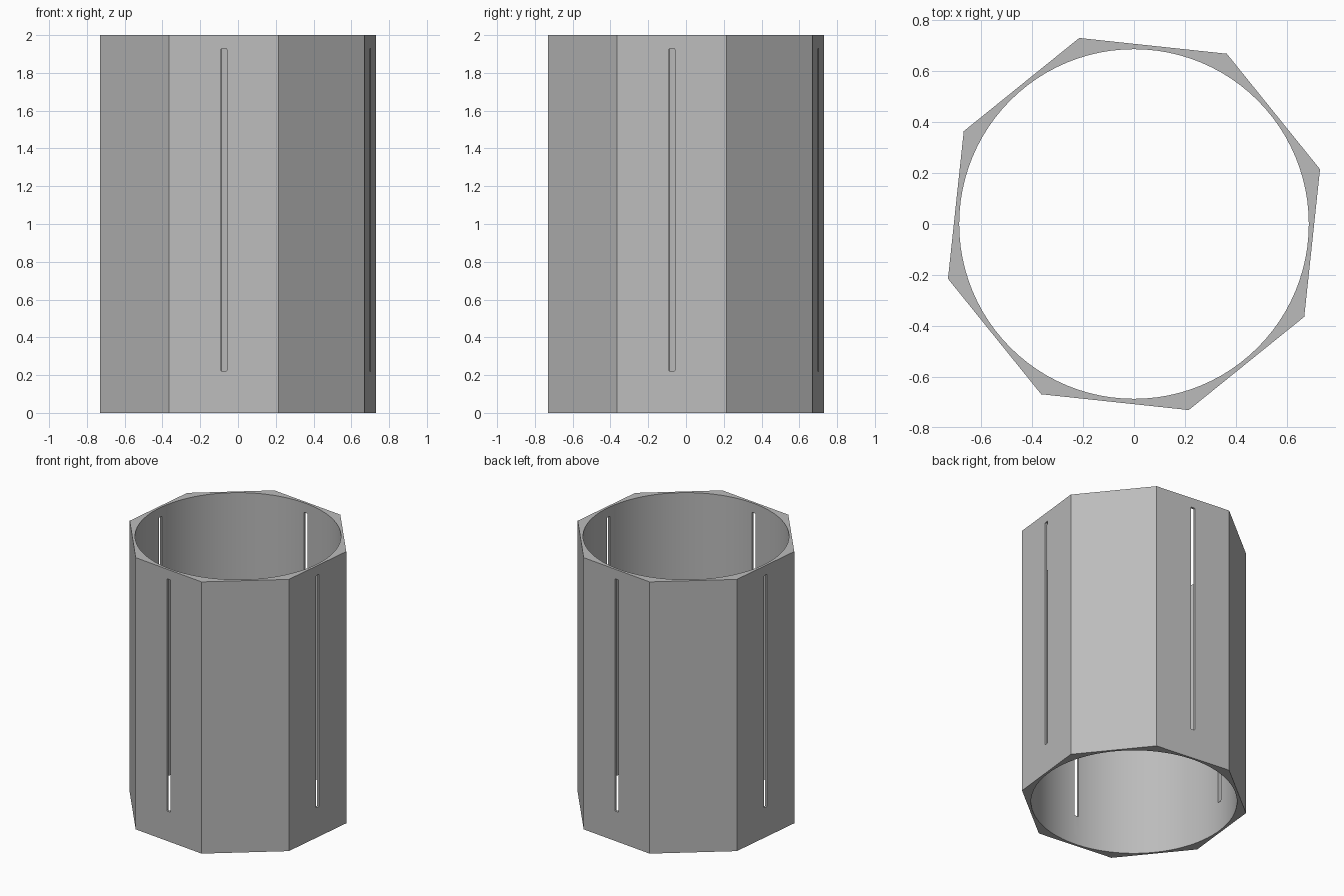
import bpy
import math

if "Cube" in bpy.data.objects:
    bpy.data.objects.remove(bpy.data.objects["Cube"], do_unlink=True)

HEIGHT = 2.0
OUTER, BORE = 0.762, 0.687
TURN = math.radians(16.4)            # angle of the first octagon corner
SLOT_WIDTH, SLOT_LOW, SLOT_HIGH = 0.031, 0.22, 1.93

grey = bpy.data.materials.new("plain grey")
grey.use_nodes = True
COLOUR = (0.5, 0.5, 0.5, 1)
grey.diffuse_color = COLOUR
grey.node_tree.nodes["Principled BSDF"].inputs["Base Color"].default_value = COLOUR


def cylinder(name, sides, radius, height, turn=0.0):
    bpy.ops.mesh.primitive_cylinder_add(vertices=sides, radius=radius, depth=height,
                                        location=(0, 0, HEIGHT / 2))
    ob = bpy.context.object
    ob.name = name
    ob.rotation_euler.z = turn
    bpy.ops.object.transform_apply(location=True, rotation=True, scale=True)
    ob.data.materials.append(grey)
    return ob


def apply_all(ob):
    bpy.ops.object.select_all(action='DESELECT')
    bpy.context.view_layer.objects.active = ob
    ob.select_set(True)
    for mod in list(ob.modifiers):
        bpy.ops.object.modifier_apply(modifier=mod.name)


def cut(ob, cutter):
    mod = ob.modifiers.new("cut", 'BOOLEAN')
    mod.operation, mod.solver, mod.object = 'DIFFERENCE', 'EXACT', cutter
    apply_all(ob)
    bpy.data.objects.remove(cutter, do_unlink=True)


def slot_cutter(angle):
    # Tall thin bar with rounded corners, pointing outwards through the wall
    bpy.ops.mesh.primitive_cube_add(size=1)
    ob = bpy.context.object
    ob.name = "slot_cutter"
    ob.hide_render = True
    ob.scale = (0.3, SLOT_WIDTH, SLOT_HIGH - SLOT_LOW)
    ob.rotation_euler.z = angle
    ob.location = (0.7 * math.cos(angle), 0.7 * math.sin(angle),
                   (SLOT_LOW + SLOT_HIGH) / 2)
    bpy.ops.object.transform_apply(location=True, rotation=True, scale=True)
    ob.data.materials.append(grey)
    bevel = ob.modifiers.new("round", 'BEVEL')
    bevel.width, bevel.segments = 0.006, 3
    apply_all(ob)
    return ob


# Eight-sided outer body; primitive's first corner lies on +y
body = cylinder("octagonal_sleeve", 8, OUTER, HEIGHT, TURN)

# Round bore through the full height
bore = cylinder("bore_cutter", 96, BORE, HEIGHT + 0.4)
bore.hide_render = True
cut(body, bore)

# Narrow upright slots in every other face
for i in range(4):
    cut(body, slot_cutter(TURN + math.pi / 8 + math.pi / 4 + i * math.pi / 2))

# Smooth bore, crisp outer edges
bpy.ops.object.select_all(action='DESELECT')
bpy.context.view_layer.objects.active = body
body.select_set(True)
bpy.ops.object.shade_smooth_by_angle(angle=math.radians(25))
